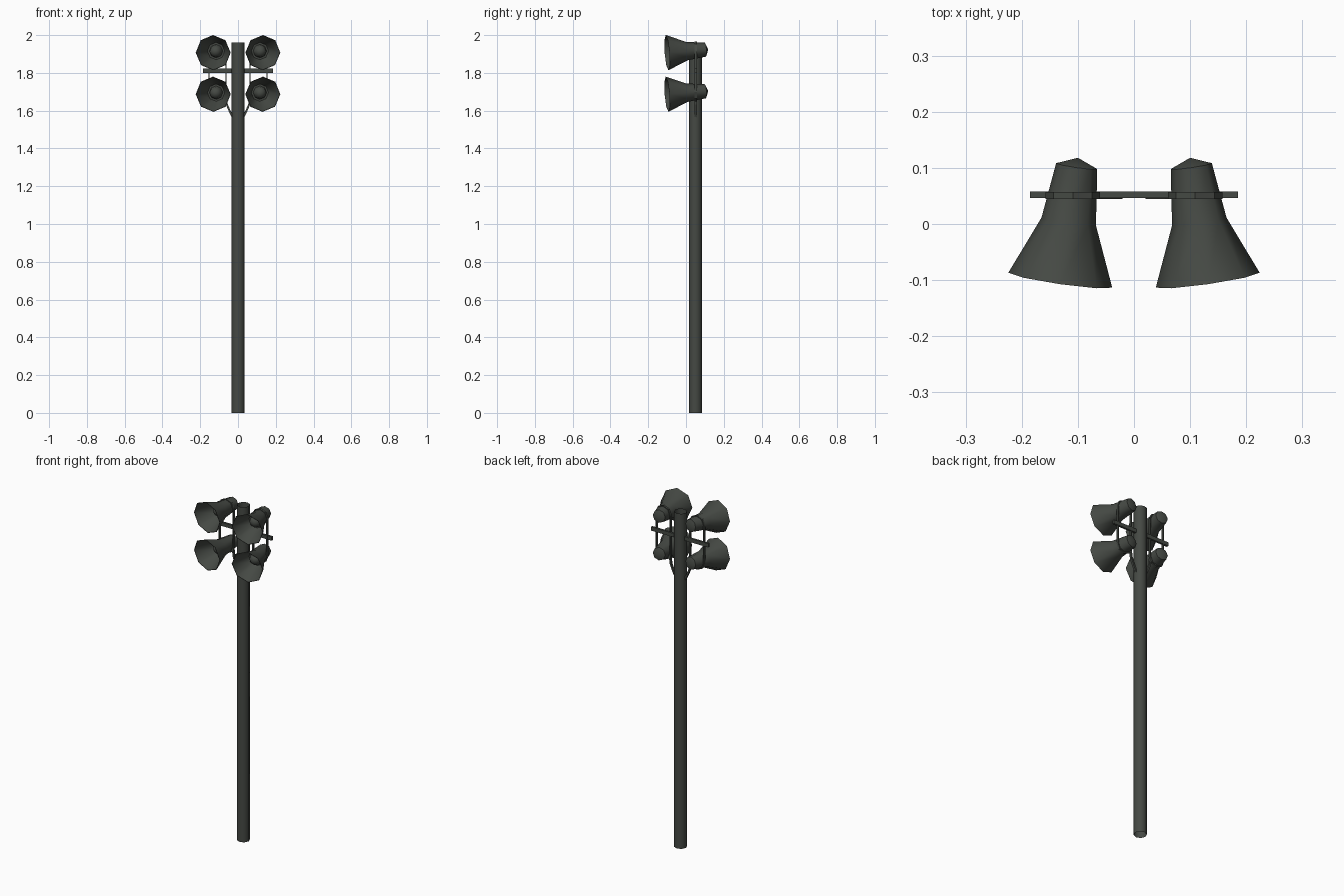
import bpy, bmesh, math
from mathutils import Vector

if "Cube" in bpy.data.objects:
    bpy.data.objects.remove(bpy.data.objects["Cube"])

metal = bpy.data.materials.new("dark green grey metal")
metal.diffuse_color = (0.060, 0.067, 0.058, 1)
metal.use_nodes = True
metal.node_tree.nodes["Principled BSDF"].inputs["Base Color"].default_value = metal.diffuse_color


def finish(name, bm, smooth=None):
    me = bpy.data.meshes.new(name)
    bm.to_mesh(me)
    bm.free()
    me.materials.append(metal)
    if smooth:
        for p in me.polygons:
            p.use_smooth = True
        me.set_sharp_from_angle(angle=math.radians(smooth))
    ob = bpy.data.objects.new(name, me)
    bpy.context.collection.objects.link(ob)
    return ob


def lathe(name, start, end, profile, sides=8, turn=0.0):
    """Rings of (distance, radius) along the axis from start to end."""
    start = Vector(start)
    axis = (Vector(end) - start).normalized()
    ref = Vector((0, 1, 0)) if abs(axis.z) > 0.9 else Vector((0, 0, 1))
    u = (ref - axis * ref.dot(axis)).normalized()
    v = axis.cross(u)
    bm = bmesh.new()
    rings = []
    for t, r in profile:
        c = start + axis * t
        if r == 0:
            rings.append([bm.verts.new(c)] * sides)
        else:
            rings.append([bm.verts.new(c + r * (u * math.cos(a) + v * math.sin(a)))
                          for a in (turn + math.tau * i / sides for i in range(sides))])
    for a, b in zip(rings, rings[1:]):
        for i in range(sides):
            j = (i + 1) % sides
            bm.faces.new(list(dict.fromkeys((a[i], a[j], b[j], b[i]))))
    return finish(name, bm, 55)


def strip(name, path, y, wide, thick, closed=False):
    """Flat bar swept along an x-z path."""
    bm = bmesh.new()
    n = len(path)
    pts = [Vector((x, y, z)) for x, z in path]
    rings = []
    for i, p in enumerate(pts):
        a = pts[i - 1] if closed or i else p
        b = pts[(i + 1) % n] if closed or i < n - 1 else p
        d = (b - a).normalized()
        side = Vector((-d.z, 0, d.x)) * thick / 2
        dy = Vector((0, wide / 2, 0))
        rings.append([bm.verts.new(p + q) for q in (side + dy, side - dy, -side - dy, -side + dy)])
    for i in range(n if closed else n - 1):
        a, b = rings[i], rings[(i + 1) % n]
        for k in range(4):
            m = (k + 1) % 4
            bm.faces.new((a[k], a[m], b[m], b[k]))
    if not closed:
        bm.faces.new(rings[0])
        bm.faces.new(rings[-1])
    bmesh.ops.recalc_face_normals(bm, faces=bm.faces)
    return finish(name, bm)


# Open-topped pole in two lengths
lathe("pole", (0, 0.05, 0), (0, 0.05, 2), [(0, 0.035), (0.98, 0.035), (1.96, 0.035)])
# Cross bar
strip("cross_bar", [(-0.185, 1.811), (0.185, 1.811)], 0.052, 0.012, 0.022)

# Outer shell from the rear tip to the rim, then the bell inside and its centre dome
horn = [(0, 0), (0.015, 0.037), (0.115, 0.049), (0.221, 0.0935), (0.221, 0.091),
        (0.112, 0.046), (0.112, 0.036), (0.138, 0.031), (0.152, 0.018), (0.157, 0)]
for s, side in ((-1, "left"), (1, "right")):
    for dz, level in ((0, "upper"), (-0.22, "lower")):
        lathe(f"{level}_{side}_horn", (s * 0.1, 0.118, 1.924 + dz),
              (s * 0.1315, -0.101, 1.907 + dz), horn)
    # Strap looping over the upper horn and under the lower one
    arc = [math.pi * i / 4 for i in range(5)]
    loop = [(s * 0.109 + 0.045 * math.cos(a), 1.918 + 0.045 * math.sin(a)) for a in arc]
    loop += [(s * 0.109 - 0.045 * math.cos(a), 1.698 - 0.045 * math.sin(a)) for a in arc]
    strip(f"{side}_strap", loop, 0.051, 0.012, 0.007, True)
    # Curved brace from the pole to the strap
    strip(f"{side}_brace", [(s * 0.025, 1.56), (s * 0.045, 1.6), (s * 0.06, 1.635),
                            (s * 0.068, 1.69)], 0.051, 0.012, 0.01)
